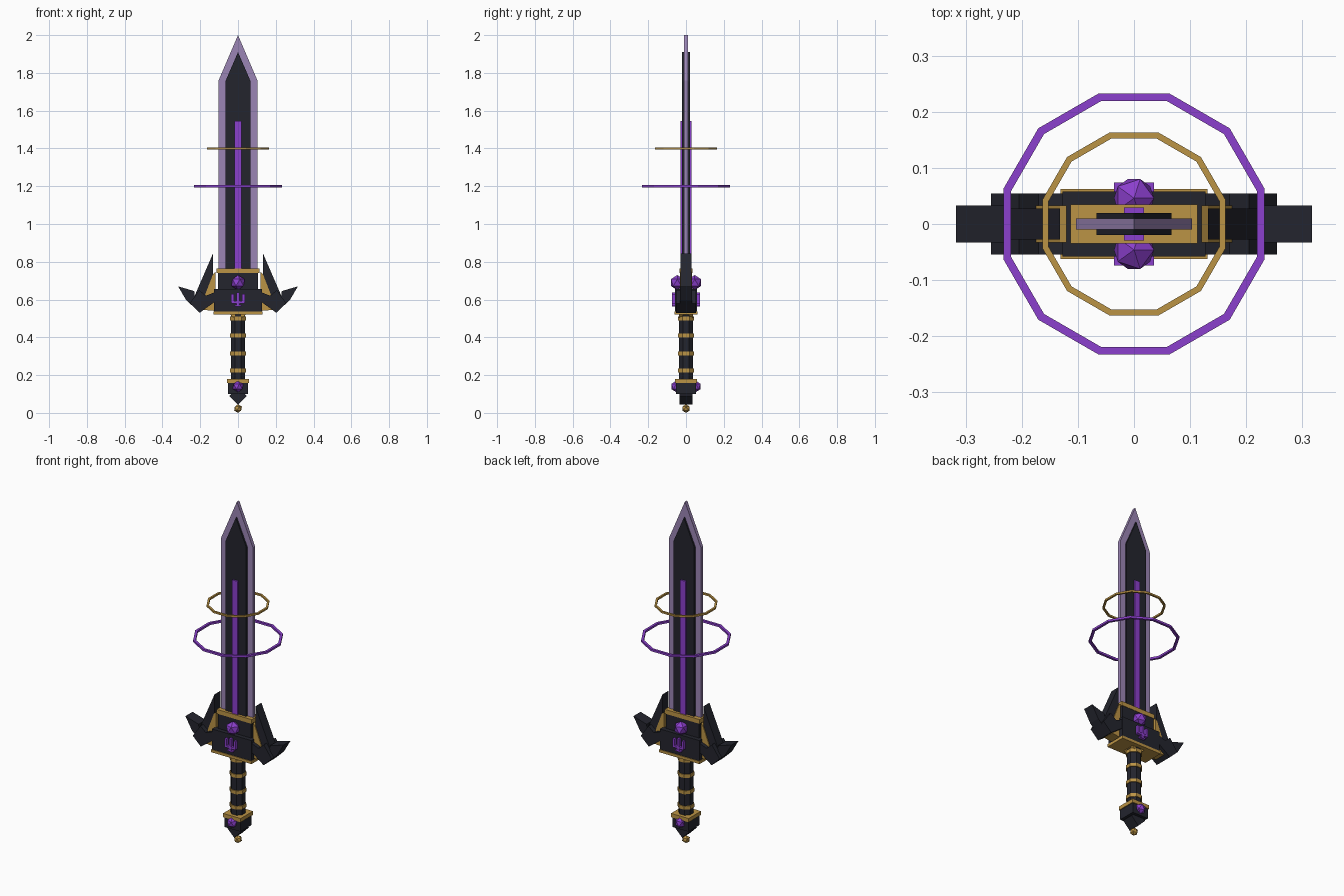
import bpy, bmesh, math
from mathutils import Matrix

if "Cube" in bpy.data.objects:
    bpy.data.objects.remove(bpy.data.objects["Cube"])


def material(name, rgb):
    m = bpy.data.materials.new(name)
    m.diffuse_color = (*rgb, 1)
    m.use_nodes = True
    m.node_tree.nodes["Principled BSDF"].inputs["Base Color"].default_value = m.diffuse_color
    return m


DARK = material("dark steel", (0.017, 0.018, 0.027))
GOLD = material("gold", (0.50, 0.295, 0.06))
PURPLE = material("purple", (0.26, 0.05, 0.61))
EDGE = material("pale violet edge", (0.33, 0.235, 0.46))


def finish(name, bm, mat):
    bmesh.ops.recalc_face_normals(bm, faces=bm.faces)
    me = bpy.data.meshes.new(name)
    bm.to_mesh(me)
    bm.free()
    me.materials.append(mat)
    ob = bpy.data.objects.new(name, me)
    bpy.context.collection.objects.link(ob)
    return ob


def box(name, mat, x, y, z0, z1, cx=0, cy=0):
    """Box with half sizes x, y between heights z0 and z1."""
    bm = bmesh.new()
    bmesh.ops.create_cube(bm, size=1, matrix=Matrix.Translation((cx, cy, (z0 + z1) / 2))
                          @ Matrix.Diagonal((2 * x, 2 * y, z1 - z0, 1)))
    return finish(name, bm, mat)


def prism(name, mat, pts, y):
    """Front-view outline (x, z) extruded to +-y."""
    bm = bmesh.new()
    f = bm.faces.new([bm.verts.new((px, -y, pz)) for px, pz in pts])
    new = bmesh.ops.extrude_face_region(bm, geom=[f])["geom"]
    bmesh.ops.translate(bm, vec=(0, 2 * y, 0),
                        verts=[v for v in new if isinstance(v, bmesh.types.BMVert)])
    return finish(name, bm, mat)


def rod(name, mat, r, z0, z1, sides=8):
    """Upright faceted cylinder; r is measured to the flats."""
    bm = bmesh.new()
    bmesh.ops.create_cone(bm, cap_ends=True, segments=sides, depth=z1 - z0,
                          radius1=r / math.cos(math.pi / sides),
                          radius2=r / math.cos(math.pi / sides),
                          matrix=Matrix.Translation((0, 0, (z0 + z1) / 2))
                          @ Matrix.Rotation(math.pi / sides, 4, "Z"))
    return finish(name, bm, mat)


def gem(name, mat, r, y, z):
    bm = bmesh.new()
    bmesh.ops.create_icosphere(bm, subdivisions=1, radius=r,
                               matrix=Matrix.Translation((0, y, z)))
    return finish(name, bm, mat)


def halo(name, mat, r_in, r_out, z, h, n=12):
    """Twelve-sided floating ring with a square section."""
    bm = bmesh.new()
    k = 1 / math.cos(math.pi / n)
    loops = []
    for i in range(n):
        a = 2 * math.pi * (i + 0.5) / n
        loops.append([bm.verts.new((r * k * math.cos(a), r * k * math.sin(a), z + dz))
                      for r, dz in ((r_in, -h), (r_out, -h), (r_out, h), (r_in, h))])
    for i in range(n):
        a, b = loops[i], loops[(i + 1) % n]
        for j in range(4):
            bm.faces.new((a[j], a[(j + 1) % 4], b[(j + 1) % 4], b[j]))
    return finish(name, bm, mat)


def diamond(x, z):
    return [(0, z - x), (x, z), (0, z + x), (-x, z)]


# Blade: pale cutting edge, dark core, purple fuller
prism("blade_edge", EDGE, [(-.103, .75), (.103, .75), (.103, 1.76), (0, 2), (-.103, 1.76)], .01)
prism("blade_core", DARK, [(-.067, .75), (.067, .75), (.067, 1.755), (0, 1.91), (-.067, 1.755)], .02)
box("blade_fuller", PURPLE, .018, .029, .75, 1.545)

# Floating rings
halo("large_ring", PURPLE, .219, .233, 1.2, .006)
halo("small_ring", GOLD, .152, .163, 1.4, .005)

# Guard
box("guard_top_trim", GOLD, .113, .035, .74, .765)
box("guard_upper_block", DARK, .107, .033, .65, .74)
box("guard_block", DARK, .127, .058, .535, .655)
box("guard_bottom_trim", GOLD, .131, .062, .52, .536)
prism("guard_collar_diamond", GOLD, diamond(.042, .522), .036)

# Guard wings, mirrored left and right
wing = {
    "wing_spike": (DARK, .028, [(.132, .845), (.132, .735), (.188, .59), (.238, .60)]),
    "wing_gold_web": (GOLD, .033, [(.12, .745), (.132, .735), (.188, .59), (.18, .545), (.12, .54)]),
    "wing_arm": (DARK, .054, [(.12, .59), (.203, .53), (.255, .58), (.205, .65), (.17, .62), (.12, .64)]),
    "wing_tip": (DARK, .033, [(.225, .59), (.232, .645), (.317, .67), (.275, .598), (.245, .57)]),
}
for side, s in (("right", 1), ("left", -1)):
    for part, (mat, y, pts) in wing.items():
        prism(f"{part}_{side}", mat, [(s * x, z) for x, z in pts], y)

# Gems and trident-shaped inlays on both faces
for side, s in (("front", -1), ("back", 1)):
    gem(f"guard_gem_{side}", PURPLE, .04, s * .046, .69)
    gem(f"pommel_gem_{side}", PURPLE, .031, s * .051, .14)
    for i, (x, top) in enumerate(((-.029, .63), (0, .638), (.029, .63))):
        box(f"inlay_prong_{side}_{i}", PURPLE, .007, .009, .585 if i != 1 else .565, top, x, s * .065)
    box(f"inlay_bar_{side}", PURPLE, .034, .009, .58, .592, 0, s * .065)
    box(f"inlay_foot_{side}", PURPLE, .018, .009, .562, .57, 0, s * .065)

# Grip with gold bands
rod("grip", DARK, .037, .17, .525)
for i, z in enumerate((.225, .315, .41, .5)):
    rod(f"grip_band_{i}", GOLD, .042, z - .01, z + .01)

# Pommel
box("pommel_trim", GOLD, .057, .057, .158, .18)
box("pommel_block", DARK, .052, .052, .10, .158)
prism("pommel_wedge", DARK, diamond(.046, .09), .035)
gem("pommel_tip", GOLD, .023, 0, .023)
